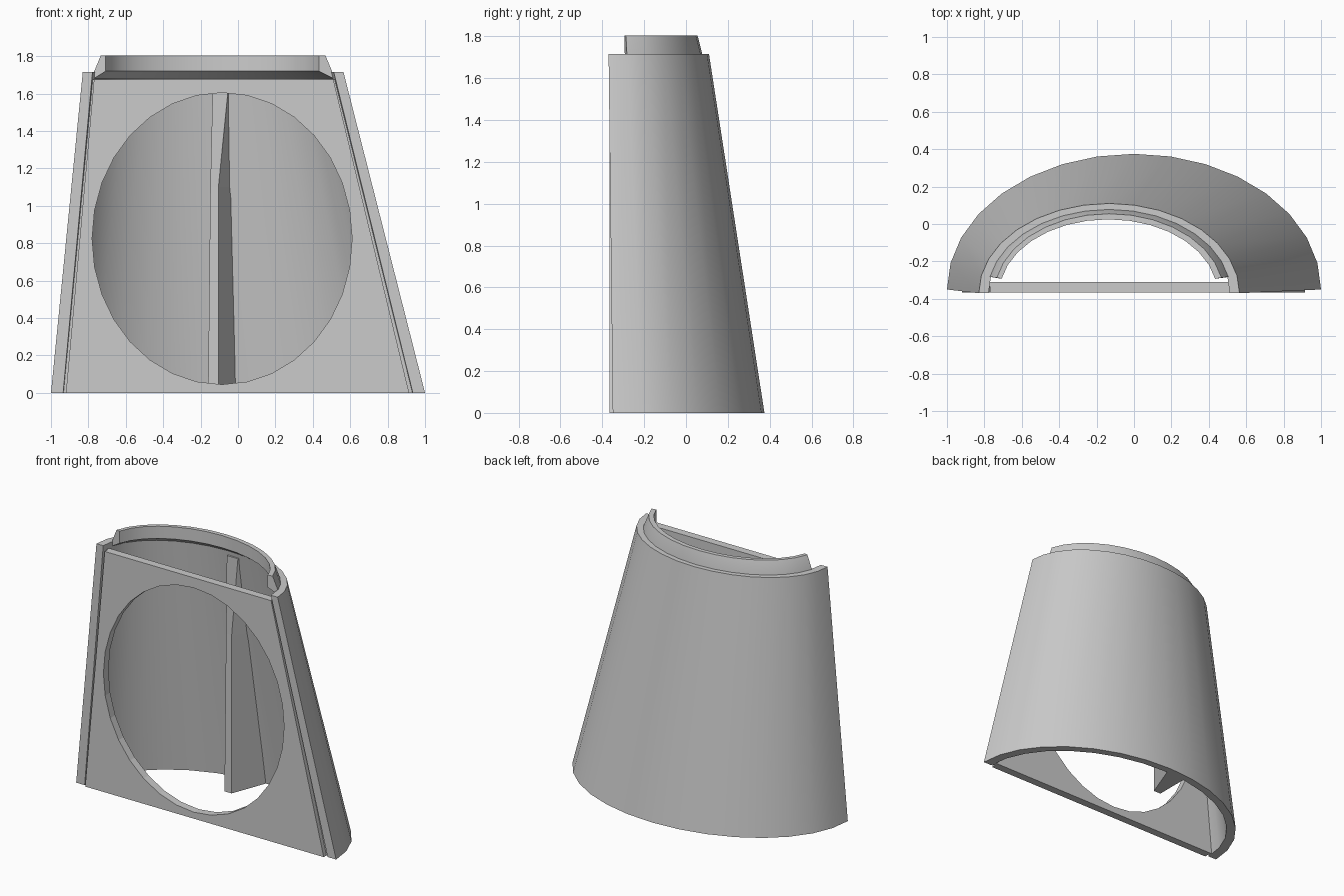
import bpy, bmesh, math

cube = bpy.data.objects.get("Cube")
if cube:
    bpy.data.objects.remove(cube, do_unlink=True)

grey = bpy.data.materials.new("plain grey")
grey.use_nodes = True
colour = (0.6, 0.6, 0.6, 1)
grey.diffuse_color = colour
grey.node_tree.nodes["Principled BSDF"].inputs["Base Color"].default_value = colour


def loft(name, sections, closed=False, smooth=False):
    """Skin matching rings of points; closed joins the last ring to the first."""
    bm = bmesh.new()
    rings = [[bm.verts.new(p) for p in ring] for ring in sections]
    n = len(rings[0])
    pairs = list(zip(rings, rings[1:]))
    if closed:
        pairs.append((rings[-1], rings[0]))
    for a, b in pairs:
        for i in range(n):
            j = (i + 1) % n
            bm.faces.new((a[i], a[j], b[j], b[i]))
    if not closed:
        bm.faces.new(rings[0])
        bm.faces.new(rings[-1])
    bmesh.ops.recalc_face_normals(bm, faces=bm.faces)
    mesh = bpy.data.meshes.new(name)
    bm.to_mesh(mesh)
    bm.free()
    mesh.materials.append(grey)
    obj = bpy.data.objects.new(name, mesh)
    bpy.context.collection.objects.link(obj)
    if smooth:
        bpy.ops.object.select_all(action="DESELECT")
        obj.select_set(True)
        bpy.context.view_layer.objects.active = obj
        bpy.ops.object.shade_smooth_by_angle(angle=math.radians(30))
    return obj


def half_ring(name, profile, first, last):
    """Sweep a profile of (centre x, start y, radius x, radius y, z) round a half ellipse."""
    sections = []
    for k in range(first, last + 1):
        a = math.pi * k / 16
        sections.append([(cx + rx * math.cos(a), cy + ry * math.sin(a), z)
                         for cx, cy, rx, ry, z in profile])
    return loft(name, sections, smooth=True)


# Leaning half-cone shell
half_ring("outer_shell", [
    (0, -0.35, 1.0, 0.725, 0),
    (-0.133, -0.37, 0.697, 0.48, 1.715),
    (-0.133, -0.37, 0.645, 0.445, 1.715),
    (0, -0.35, 0.935, 0.675, 0)], 0, 16)

# Raised lip inside the top opening
half_ring("top_lip", [
    (-0.13, -0.37, 0.655, 0.45, 1.68),
    (-0.133, -0.37, 0.65, 0.448, 1.715),
    (-0.133, -0.37, 0.612, 0.425, 1.805),
    (-0.137, -0.37, 0.582, 0.395, 1.805),
    (-0.137, -0.37, 0.582, 0.395, 1.72)], 1, 15)


# Front plate, its edges stepped back to leave a thin groove by the shell
def plate_outline(y, grow):
    return [(-0.92 - grow, y, 0), (0.915 + grow, y, 0),
            (0.51 + grow, y, 1.675), (-0.77 - grow, y, 1.675)]


plate = loft("front_plate", [plate_outline(-0.365, 0), plate_outline(-0.335, 0),
                             plate_outline(-0.335, 0.02), plate_outline(-0.31, 0.02)])


# Oval opening through the plate
def oval(y):
    return [(-0.085 + 0.695 * math.cos(math.tau * k / 32), y,
             0.825 + 0.78 * math.sin(math.tau * k / 32)) for k in range(32)]


cutter = loft("oval_cutter", [oval(-0.5), oval(-0.2)])
cutter.hide_render = True
cut = plate.modifiers.new("oval opening", "BOOLEAN")
cut.operation = "DIFFERENCE"
cut.solver = "EXACT"
cut.object = cutter
bpy.context.view_layer.objects.active = plate
bpy.ops.object.modifier_apply(modifier=cut.name)
bpy.data.objects.remove(cutter, do_unlink=True)


# Upright rib on the inside of the back wall
def rib_section(z, left, edge, right, front, back):
    return [(left, front, z), (edge, front, z), (right, back, z), (left, back, z)]


loft("inner_rib", [
    rib_section(0, -0.16, -0.105, -0.005, 0.08, 0.345),
    rib_section(1.1, -0.148, -0.105, -0.035, 0.08, 0.175),
    rib_section(1.65, -0.135, -0.05, -0.045, 0.07, 0.09)])
